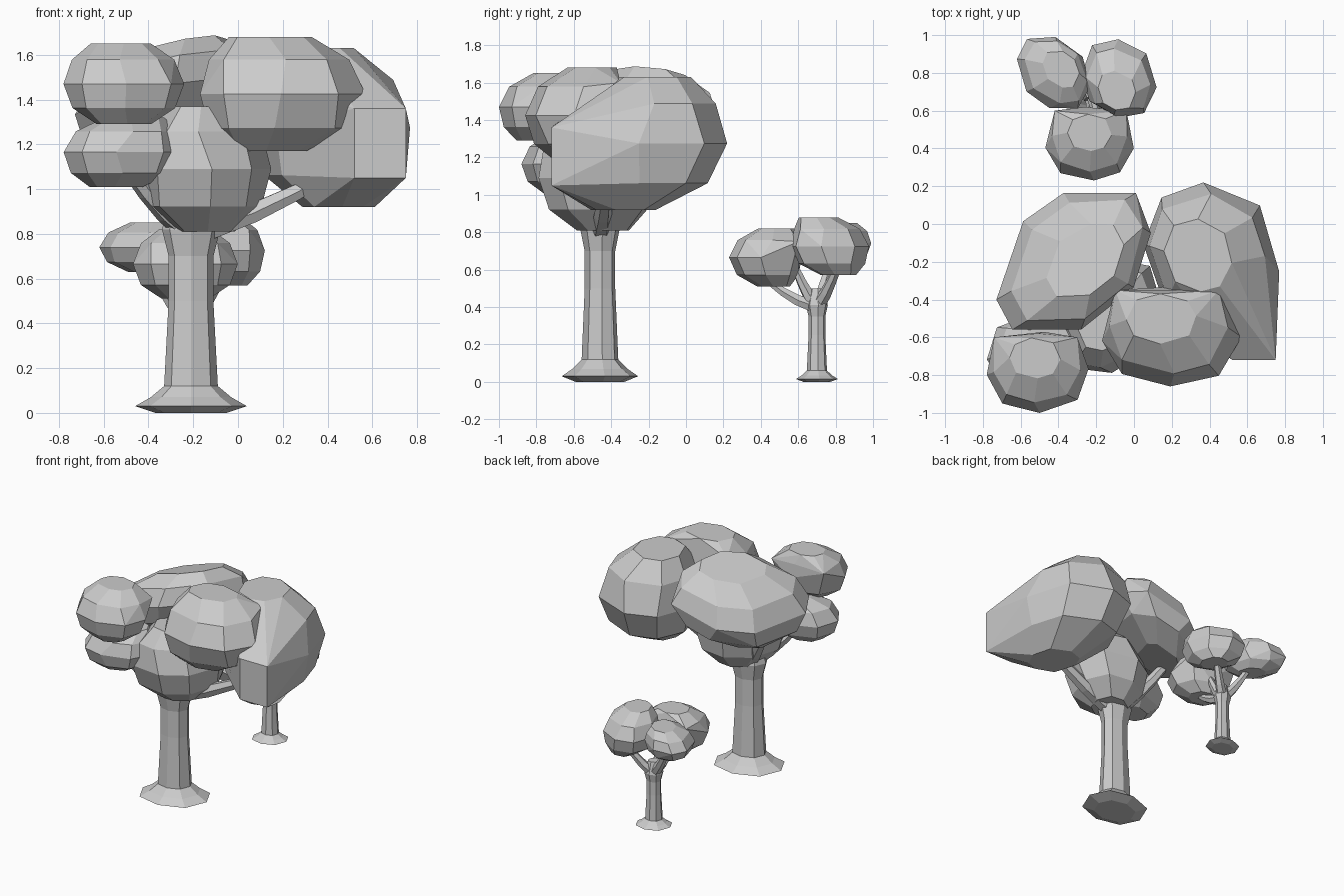
import bpy
import bmesh
import random
from math import cos, sin, tau, copysign
from mathutils import Vector

random.seed(4)
cube = bpy.data.objects.get("Cube")
if cube:
    bpy.data.objects.remove(cube)

# Single clay colour
clay = bpy.data.materials.new("clay_grey")
clay.use_nodes = True
clay.diffuse_color = (0.6, 0.6, 0.6, 1)
clay.node_tree.nodes["Principled BSDF"].inputs["Base Color"].default_value = clay.diffuse_color

# Shared profiles: (height share, width share) of a leaf clump, (height, half width) of a trunk
CLUMP_PROFILE = ((0, 0.45), (0.2, 0.85), (0.5, 1), (0.8, 0.85), (1, 0.5))
TRUNK_PROFILE = ((0, 0.16), (0.03, 0.25), (0.07, 0.18), (0.12, 0.12),
                 (0.5, 0.1), (0.7, 0.1), (0.82, 0.13), (1, 0.08))


def finish(name, bm):
    """Turn a bmesh into a flat-shaded object."""
    bmesh.ops.recalc_face_normals(bm, faces=bm.faces)
    mesh = bpy.data.meshes.new(name)
    bm.to_mesh(mesh)
    bm.free()
    mesh.materials.append(clay)
    obj = bpy.data.objects.new(name, mesh)
    bpy.context.collection.objects.link(obj)


def full(value):
    """Push a sine value outwards for a fuller, boxier outline."""
    return copysign(abs(value) ** 0.9, value)


def ring(centre, half_width, half_depth, skew=0, jitter=0, sides=8):
    """Horizontal outline that leans along a diagonal by skew."""
    points = []
    for i in range(sides):
        t = tau * i / sides + random.uniform(-jitter, jitter)
        points.append(centre + Vector((half_width * full(cos(t)),
                                       half_depth * full(sin(t + skew)), 0)))
    return points


def foliage(name, x, y, z, foot=(0, 0), crown=(0, 0), skew=0, tilt=(0, 0), corners=()):
    """Faceted leaf clump filling x, y and z ranges.

    foot and crown slide the narrow ends sideways, tilt slopes the whole clump,
    and corners are extra points that the hull takes in.
    """
    bm = bmesh.new()
    low, high = Vector((x[0], y[0], z[0])), Vector((x[1], y[1], z[1]))
    middle, half = (low + high) / 2, (high - low) / 2
    for height, width in CLUMP_PROFILE:
        slide = Vector(foot if height < 0.5 else crown) * (1 - width)
        centre = middle + Vector((slide.x * half.x, slide.y * half.y, 0))
        centre.z = low.z + height * (high.z - low.z)
        for point in ring(centre, half.x * width, half.y * width, skew, jitter=0.12):
            point.z += (point.xy - middle.xy).dot(Vector(tilt))
            bm.verts.new(point)
    for corner in corners:
        bm.verts.new(corner)
    bmesh.ops.convex_hull(bm, input=bm.verts)
    loose = [v for v in bm.verts if not v.link_faces]
    bmesh.ops.delete(bm, geom=loose, context="VERTS")
    bmesh.ops.dissolve_limit(bm, angle_limit=0.2, verts=bm.verts, edges=bm.edges)
    finish(name, bm)


def loft(name, loops):
    """Skin a list of equal-sized loops and cap both ends."""
    bm = bmesh.new()
    rows = [[bm.verts.new(p) for p in loop] for loop in loops]
    for low, high in zip(rows, rows[1:]):
        for i in range(len(low)):
            j = (i + 1) % len(low)
            bm.faces.new((low[i], low[j], high[j], high[i]))
    bm.faces.new(rows[0])
    bm.faces.new(rows[-1])
    finish(name, bm)


def trunk(name, x, y, size, depth):
    """Eight-sided flared trunk; depth is its thickness against its width."""
    loft(name, [ring(Vector((x, y, h * size)), w * size, w * size * depth, skew=0.1)
                for h, w in TRUNK_PROFILE])


def branch(name, thick, start, tip, sides=6):
    """Tapered limb that sags slightly between start and tip."""
    start, tip = Vector(start), Vector(tip)
    turn = (tip - start).to_track_quat("Z", "Y")
    loops = []
    for t in (0, 0.4, 0.7, 1):
        centre = start.lerp(tip, t)
        centre.z -= thick * sin(t * tau / 2) / 2
        outline = ring(Vector(), thick * (1 - t / 2), thick * (1 - t / 2), sides=sides)
        loops.append([centre + turn @ p for p in outline])
    loft(name, loops)


# Large tree: wood
trunk("large_trunk", -0.21, -0.46, 1, 0.82)
large_fork = (-0.2, -0.46, 0.8)
for side, tip in (("left", (0.46, -0.42, 1.1)), ("rear", (-0.5, -0.24, 1.2)),
                  ("front", (-0.5, -0.66, 1.1)), ("top", (0.1, -0.56, 1.3))):
    branch("large_branch_" + side, 0.06, large_fork, tip)

# Large tree: leaf clumps
foliage("rear_clump", (-0.73, 0.09), (-0.6, 0.21), (1.18, 1.62),
        foot=(-0.3, 0), crown=(0.3, 0), skew=0.4, tilt=(0.25, -0.17))
foliage("left_clump", (0.05, 0.77), (-0.55, 0.22), (0.92, 1.63),
        foot=(0.2, -0.8), crown=(-0.4, 0), skew=-0.1,
        corners=[(x, -0.72, z) for x in (0.52, 0.75) for z in (1.05, 1.36)])
foliage("front_clump", (-0.17, 0.57), (-0.86, -0.33), (1.17, 1.68),
        foot=(-0.3, 0.2), crown=(-0.3, 0.7),
        corners=[(x, -0.35, 1.6) for x in (-0.1, 0.45)])
foliage("right_upper_clump", (-0.78, -0.24), (-1, -0.57), (1.29, 1.65),
        foot=(0, -0.2), crown=(-0.1, 0.7),
        corners=[(x, -0.6, 1.56) for x in (-0.74, -0.3)])
foliage("right_lower_clump", (-0.78, -0.25), (-0.88, -0.46), (1.01, 1.32),
        foot=(-0.2, 0), crown=(0.4, 0.3), skew=0.1)
foliage("centre_clump", (-0.45, 0.15), (-0.8, -0.16), (0.81, 1.37),
        foot=(0, 0.2), crown=(0, -0.2), skew=0.2)

# Small tree: wood
trunk("small_trunk", -0.22, 0.7, 0.5, 0.9)
small_fork = (-0.22, 0.7, 0.4)
for side, tip in (("left", (-0.06, 0.82, 0.64)), ("right", (-0.4, 0.78, 0.68)),
                  ("front", (-0.22, 0.44, 0.54)), ("top", (-0.2, 0.58, 0.62))):
    branch("small_branch_" + side, 0.04, small_fork, tip)

# Small tree: leaf clumps
foliage("small_right_clump", (-0.62, -0.23), (0.6, 1), (0.63, 0.85),
        foot=(0.2, 0), crown=(0.4, 0.2), skew=-0.3)
foliage("small_left_clump", (-0.28, 0.12), (0.56, 0.98), (0.57, 0.88),
        foot=(0.3, 0.4), crown=(-0.1, -0.6), skew=-0.15)
foliage("small_front_clump", (-0.47, 0), (0.23, 0.62), (0.51, 0.82),
        foot=(0, 0.4), crown=(0, 0.6),
        corners=[(x, 0.6, 0.75) for x in (-0.42, -0.04)])
